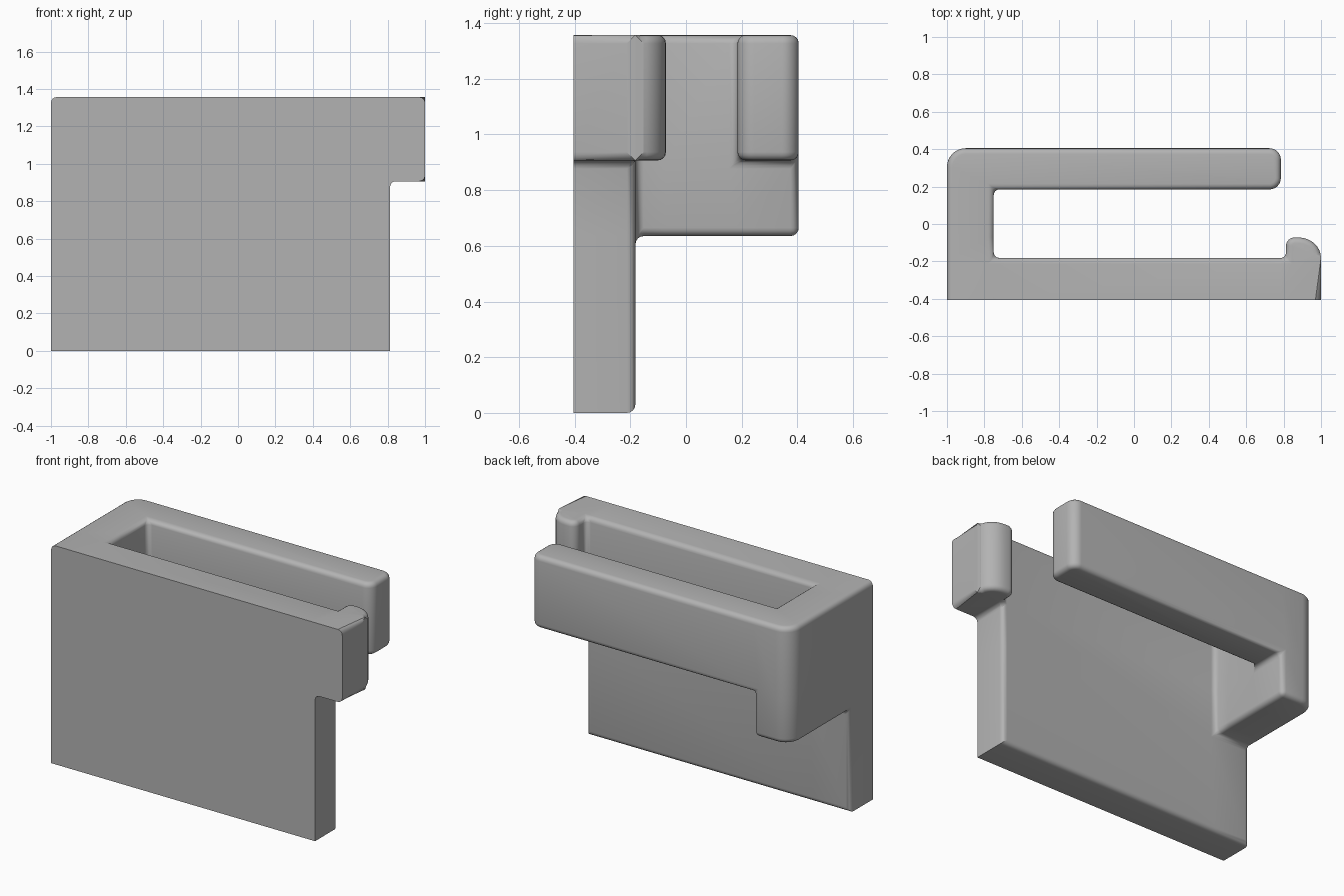
import bpy, bmesh
from mathutils import Vector

if "Cube" in bpy.data.objects:
    bpy.data.objects.remove(bpy.data.objects["Cube"])

# Levels of the bracket: plate, side wall, rear arm and hook share these planes
X_LEFT, X_SLOT, X_ARM, X_PLATE, X_HOOK = -1.0, -0.75, 0.785, 0.813, 1.0
Y_FRONT, Y_PLATE, Y_HOOK, Y_ARM, Y_BACK = -0.405, -0.182, -0.072, 0.185, 0.405
Z_LOW, Z_WALL, Z_ARM, Z_TOP = 0.0, 0.635, 0.907, 1.357
XS = [X_LEFT, X_SLOT, X_ARM, X_PLATE, X_HOOK]
YS = [Y_FRONT, Y_PLATE, Y_HOOK, Y_ARM, Y_BACK]
ZS = [Z_LOW, Z_WALL, Z_ARM, Z_TOP]


def solid(x, y, z):
    """True where the bracket has material."""
    plate = x < X_PLATE and y < Y_PLATE
    wall = x < X_SLOT and z > Z_WALL
    arm = x < X_ARM and y > Y_ARM and z > Z_ARM
    hook = x > X_PLATE and y < Y_HOOK and z > Z_ARM
    return plate or wall or arm or hook


def build_blocks(bm):
    """Skin of the occupied cells between the planes."""
    grid = (XS, YS, ZS)
    size = [len(g) - 1 for g in grid]

    def filled(cell):
        if any(c < 0 or c >= n for c, n in zip(cell, size)):
            return False
        return solid(*[(g[c] + g[c + 1]) / 2 for g, c in zip(grid, cell)])

    verts = {}

    def vert(key):
        if key not in verts:
            verts[key] = bm.verts.new([g[k] for g, k in zip(grid, key)])
        return verts[key]

    cells = [(i, j, k) for i in range(size[0]) for j in range(size[1]) for k in range(size[2])]
    for cell in filter(filled, cells):
        for axis in range(3):
            for side in (0, 1):
                near = list(cell)
                near[axis] += 2 * side - 1
                if filled(near):
                    continue
                u, v = (axis + 1) % 3, (axis + 2) % 3
                loop = []
                for du, dv in ((0, 0), (1, 0), (1, 1), (0, 1)):
                    key = list(cell)
                    key[axis] += side
                    key[u] += du
                    key[v] += dv
                    loop.append(vert(tuple(key)))
                bm.faces.new(loop if side else loop[::-1])
    bmesh.ops.dissolve_limit(bm, angle_limit=0.01, verts=bm.verts[:], edges=bm.edges[:])


def near(a, b):
    return abs(a - b) < 0.001


def round_edges(bm, edges, radius, segments):
    bmesh.ops.bevel(bm, geom=edges, offset=radius, offset_type='OFFSET', segments=segments,
                    profile=0.5, affect='EDGES', clamp_overlap=False)


def round_upright(bm, x, y, radius):
    """Round the upright corner standing at x, y."""
    edges = [e for e in bm.edges if all(near(v.co.x, x) and near(v.co.y, y) for v in e.verts)]
    round_edges(bm, edges, radius, 8)


def softened(edge):
    """Sharp edges to soften; the front face and the foot ends stay crisp."""
    if len(edge.link_faces) != 2 or edge.calc_face_angle() < 0.7:
        return False
    a, b = (v.co for v in edge.verts)
    on_front = near(a.y, Y_FRONT) and near(b.y, Y_FRONT)
    foot_end = near(a.z, Z_LOW) and near(b.z, Z_LOW) and near(a.x, b.x)
    return not (on_front or foot_end)


bm = bmesh.new()
build_blocks(bm)
# Large corner rounds
round_upright(bm, X_LEFT, Y_BACK, 0.1)
round_upright(bm, X_HOOK, Y_HOOK, 0.12)
round_upright(bm, X_PLATE, Y_HOOK, 0.045)
round_upright(bm, X_ARM, Y_BACK, 0.06)
round_upright(bm, X_ARM, Y_ARM, 0.06)
# Small rounds and fillets
round_edges(bm, [e for e in bm.edges if softened(e)], 0.03, 4)
bmesh.ops.recalc_face_normals(bm, faces=bm.faces[:])

mesh = bpy.data.meshes.new("slotted_bracket")
bm.to_mesh(mesh)
bm.free()
bracket = bpy.data.objects.new("slotted_bracket", mesh)
bpy.context.collection.objects.link(bracket)

# Plain grey material
grey = bpy.data.materials.new("plain_grey")
grey.use_nodes = True
colour = (0.45, 0.45, 0.45, 1.0)
grey.diffuse_color = colour
grey.node_tree.nodes["Principled BSDF"].inputs["Base Color"].default_value = colour
mesh.materials.append(grey)

# Smooth rounds, crisp front outline
bpy.ops.object.select_all(action='DESELECT')
bracket.select_set(True)
bpy.context.view_layer.objects.active = bracket
bpy.ops.object.shade_smooth_by_angle(angle=0.6)
